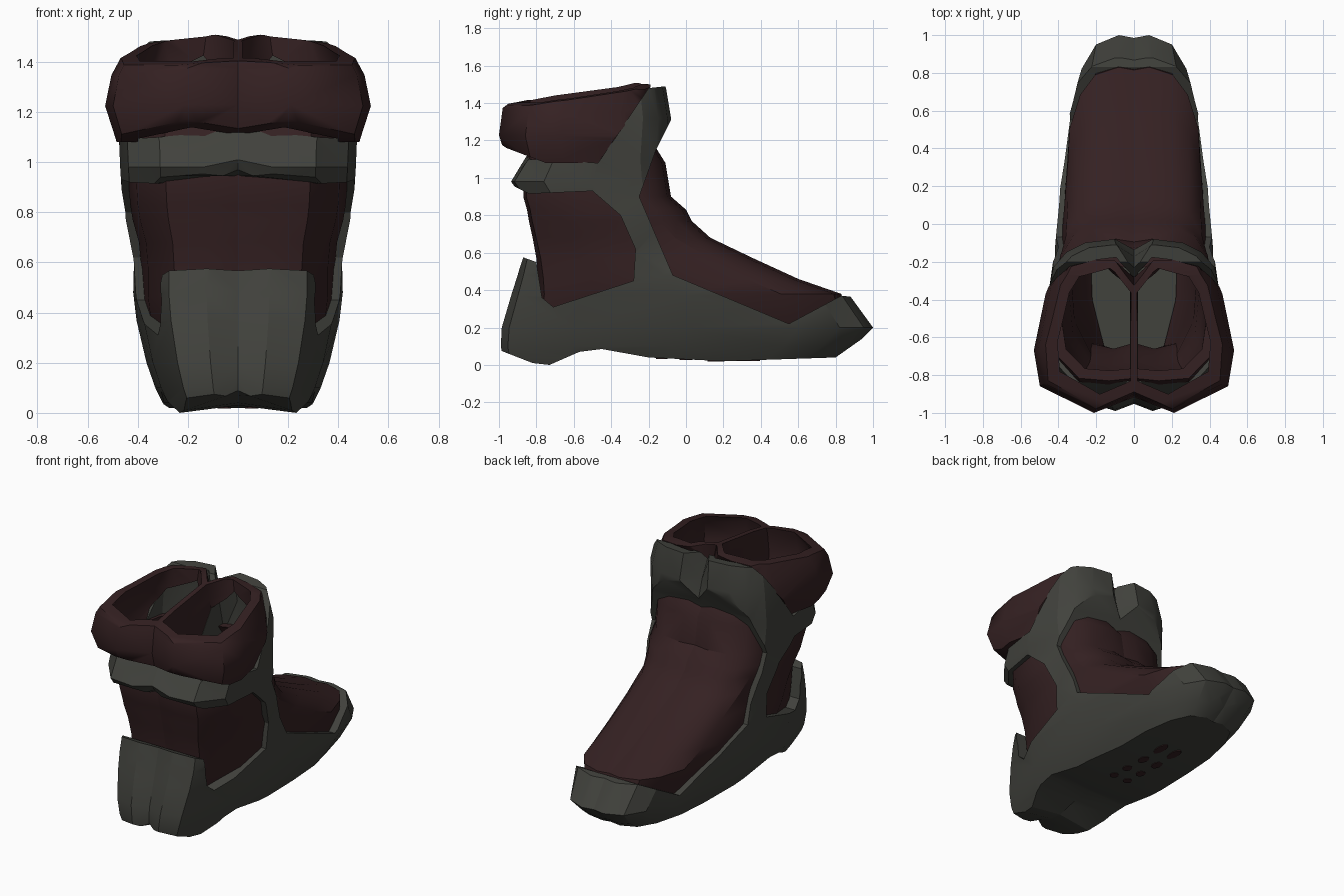
import bpy
import bmesh
from math import radians
from mathutils import Matrix

cube = bpy.data.objects.get("Cube")
if cube:
    bpy.data.objects.remove(cube, do_unlink=True)


def make_material(name, colour):
    mat = bpy.data.materials.new(name)
    mat.use_nodes = True
    mat.diffuse_color = (*colour, 1)
    mat.node_tree.nodes["Principled BSDF"].inputs["Base Color"].default_value = (*colour, 1)
    return mat


maroon = make_material("dark maroon leather", (0.035, 0.015, 0.016))
grey = make_material("olive grey rubber", (0.053, 0.054, 0.046))


def new_object(name, bm):
    bmesh.ops.recalc_face_normals(bm, faces=bm.faces[:])
    mesh = bpy.data.meshes.new(name)
    bm.to_mesh(mesh)
    bm.free()
    obj = bpy.data.objects.new(name, mesh)
    bpy.context.collection.objects.link(obj)
    return obj


def ring(plan, level, scale=1.0, lift=0.0):
    """Horizontal outline of one half: plan holds (position back to front, share of width)."""
    z, back, front, width = level
    pts = [(width * share, back + (front - back) * t) for t, share in plan]
    notch = 0.015 + 0.35 * max(0, z - 1.1)
    pts.append((0, front - notch))
    cx, cy = width * 0.22, (back + front) * 0.5
    return [(cx + (x - cx) * scale, cy + (y - cy) * scale, z + lift) for x, y in pts]


def hollow_loft(name, plan, levels, floor, wall_scale):
    """Stack outlines upward, then fold inward and down; floor 0 leaves a through hole."""
    rings = [ring(plan, level) for level in levels]
    for level in reversed(levels[floor:]):
        rings.append(ring(plan, level, wall_scale, 0.02 if level == levels[floor] else 0))
    bm = bmesh.new()
    loops = [[bm.verts.new(p) for p in r] for r in rings]
    if floor == 0:
        loops.append(loops[0])
    else:
        bm.faces.new(loops[0])
        bm.faces.new(loops[-1])
    n = len(loops[0])
    for low, high in zip(loops, loops[1:]):
        for i in range(n):
            j = (i + 1) % n
            bm.faces.new((low[i], low[j], high[j], high[i]))
    bmesh.ops.triangulate(bm, faces=bm.faces[:])
    return new_object(name, bm)


def trim_to_side_profile(obj, profile):
    """Keep only what lies inside a side profile given as (y, z)."""
    bm = bmesh.new()
    face = bm.faces.new([bm.verts.new((-0.2, y, z)) for y, z in profile])
    extruded = bmesh.ops.extrude_face_region(bm, geom=[face])["geom"]
    verts = [g for g in extruded if isinstance(g, bmesh.types.BMVert)]
    bmesh.ops.translate(bm, verts=verts, vec=(1.2, 0, 0))
    cutter = new_object("trim_cutter", bm)
    cutter.hide_render = True
    mod = obj.modifiers.new("trim", "BOOLEAN")
    mod.operation = "INTERSECT"
    mod.solver = "EXACT"
    mod.object = cutter
    bpy.context.view_layer.update()
    result = obj.evaluated_get(bpy.context.evaluated_depsgraph_get())
    mesh = bpy.data.meshes.new_from_object(result)
    obj.modifiers.clear()
    obj.data = mesh
    bpy.data.objects.remove(cutter, do_unlink=True)


def finish(obj, mat, angle):
    obj.data.materials.clear()
    obj.data.materials.append(mat)
    for poly in obj.data.polygons:
        poly.material_index = 0
    bpy.ops.object.select_all(action="DESELECT")
    obj.select_set(True)
    bpy.context.view_layer.objects.active = obj
    bpy.ops.object.shade_smooth_by_angle(angle=radians(angle))
    mirror = obj.modifiers.new("other_boot", "MIRROR")
    mirror.use_mirror_merge = False


boot_plan = [(0.02, 0), (0, 0.3), (0.02, 0.66), (0.2, 0.93), (0.5, 1), (0.8, 0.91),
             (0.91, 0.76), (0.975, 0.55), (1, 0.22)]
cuff_plan = [(0.1, 0), (0, 0.4), (0.17, 0.94), (0.4, 1), (0.8, 0.87), (0.93, 0.74), (1, 0.3)]

# Soft inner boot; each level is height, back, front, half width
inner_levels = [
    (0.12, -0.8, 0.8, 0.27), (0.2, -0.8, 0.88, 0.32), (0.38, -0.79, 0.83, 0.375),
    (0.46, -0.79, 0.6, 0.385), (0.57, -0.8, 0.36, 0.385), (0.68, -0.82, 0.13, 0.395),
    (0.77, -0.84, 0.03, 0.42), (0.83, -0.85, 0, 0.43), (0.9, -0.87, -0.08, 0.435),
    (1.08, -0.86, -0.11, 0.44), (1.16, -0.83, -0.16, 0.44),
]
inner_boot = hollow_loft("inner_boot", boot_plan, inner_levels, 0, 0.84)
finish(inner_boot, maroon, 35)

# Hard outer shell: sole, heel cap, toe cap, ankle strut, band and collar
shell_levels = [
    (-0.05, -0.97, 0.7, 0.25), (0.04, -0.98, 0.8, 0.3), (0.1, -0.99, 0.9, 0.33),
    (0.2, -0.985, 1, 0.365), (0.37, -0.935, 0.88, 0.405), (0.48, -0.9, 0.65, 0.418),
    (0.6, -0.865, 0.33, 0.415), (0.78, -0.87, 0.08, 0.457), (0.9, -0.88, -0.04, 0.465),
    (0.98, -0.935, -0.06, 0.47), (1.1, -0.86, -0.09, 0.475), (1.32, -0.83, -0.08, 0.47),
    (1.5, -0.8, -0.11, 0.43),
]
shell_profile = [
    # heel cap and rear side window
    (-1, 0.08), (-1, 0.18), (-0.87, 0.575), (-0.8, 0.55), (-0.77, 0.36), (-0.71, 0.31),
    (-0.28, 0.45), (-0.27, 0.62), (-0.35, 0.8), (-0.5, 0.93), (-0.84, 0.915),
    # rear band and collar
    (-0.95, 0.97), (-0.84, 1.1), (-0.47, 1.08), (-0.2, 1.48), (-0.11, 1.49), (-0.07, 1.33),
    # instep opening and toe cap
    (-0.16, 1.15), (-0.25, 0.9), (-0.07, 0.48), (0.55, 0.22), (0.83, 0.37), (0.88, 0.365),
    (1, 0.2), (0.97, 0.16), (0.8, 0.04),
    # sole
    (0.2, 0.02), (-0.2, 0.04), (-0.45, 0.085), (-0.57, 0.07), (-0.73, 0), (-0.82, 0.01),
]
outer_shell = hollow_loft("outer_shell", boot_plan, shell_levels, 2, 0.8)
trim_to_side_profile(outer_shell, shell_profile)
# Raise the middle of the heel and band so the two boots read apart
for v in outer_shell.data.vertices:
    if v.co.x < 0.01 and v.co.y < -0.6 and (v.co.z < 0.12 or v.co.z > 0.9):
        v.co.z += 0.03
finish(outer_shell, grey, 25)

# Padded cuff around the back of the opening, its rim falling away to the outside
cuff_levels = [
    (1, -0.92, -0.2, 0.46), (1.1, -0.96, -0.2, 0.49), (1.23, -1, -0.17, 0.53),
    (1.38, -0.98, -0.17, 0.505), (1.54, -0.92, -0.17, 0.43),
]
cuff_profile = [
    (-1.02, 1.2), (-1.02, 1.36), (-0.95, 1.4), (-0.7, 1.45), (-0.27, 1.51), (-0.19, 1.5),
    (-0.47, 1.08), (-0.75, 1.08), (-0.96, 1.16),
]
cuff = hollow_loft("padded_cuff", cuff_plan, cuff_levels, 0, 0.83)
trim_to_side_profile(cuff, cuff_profile)
for v in cuff.data.vertices:
    v.co.z -= 0.45 * max(0, v.co.z - 1.2) * abs(v.co.x - 0.1)
finish(cuff, maroon, 50)

# Small oval patches under the sole
bm = bmesh.new()
for y, length in ((-0.13, 0.03), (0, 0.035), (0.16, 0.045), (0.33, 0.065)):
    z = 0.02 + 0.05 * max(0, 0.2 - y) + 0.033 * max(0, y - 0.2)
    bmesh.ops.create_cone(
        bm, cap_ends=True, segments=10, radius1=1, radius2=1, depth=1,
        matrix=Matrix.Translation((0.055, y, z)) @ Matrix.Diagonal((0.028, length, 0.009, 1)))
finish(new_object("sole_patches", bm), maroon, 35)
